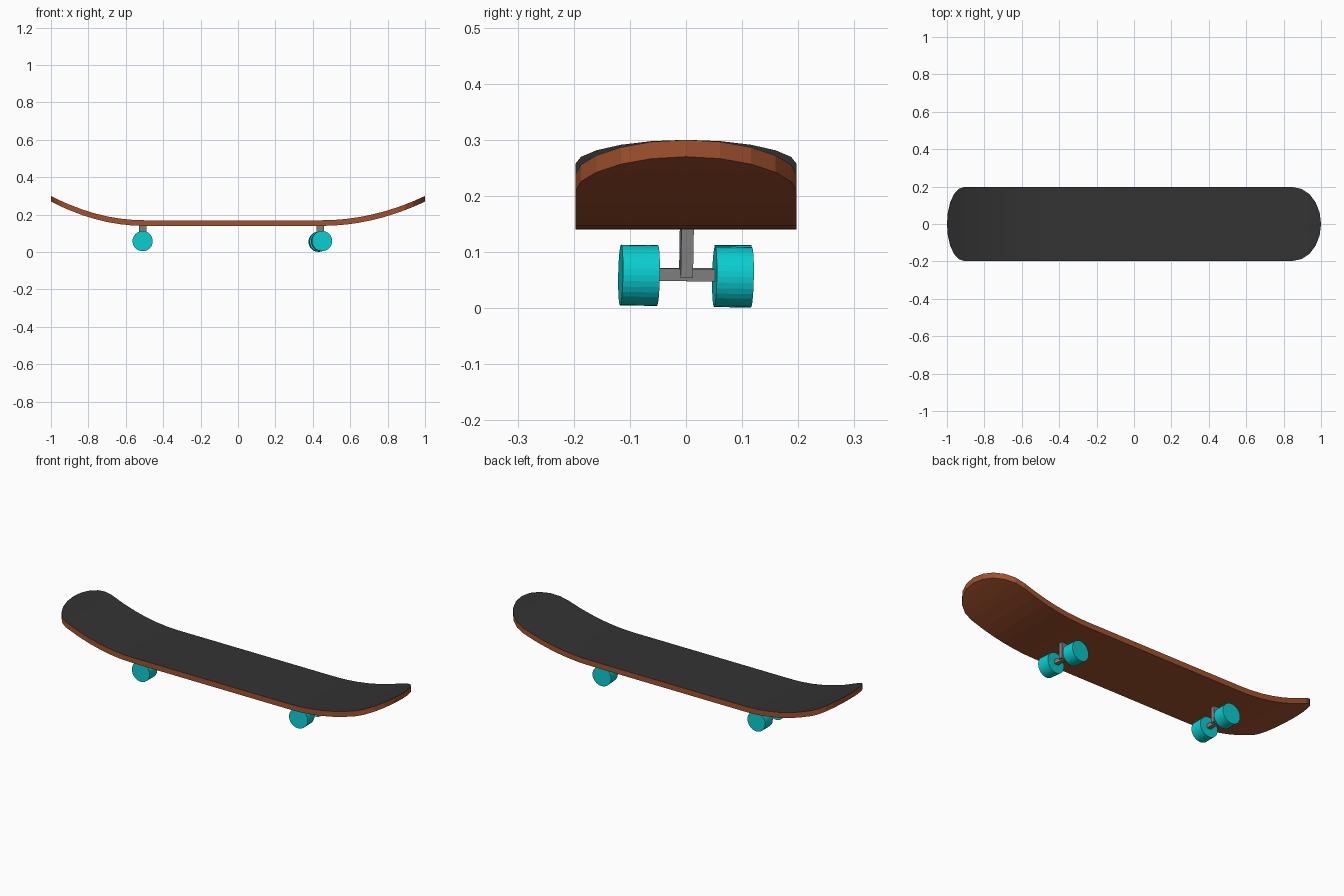
import bpy, bmesh, math
from mathutils import Matrix, Vector

if "Cube" in bpy.data.objects:
    bpy.data.objects.remove(bpy.data.objects["Cube"])


def material(name, rgb):
    m = bpy.data.materials.new(name)
    m.diffuse_color = (*rgb, 1)
    m.use_nodes = True
    m.node_tree.nodes["Principled BSDF"].inputs["Base Color"].default_value = m.diffuse_color
    return m


WOOD = material("wood", (0.36, 0.084, 0.027))
GRIP = material("grip_black", (0.033, 0.033, 0.033))
METAL = material("metal_grey", (0.216, 0.216, 0.216))
WHEEL = material("turquoise", (0.003, 0.62, 0.64))


def finish(bm, name, mats):
    bmesh.ops.recalc_face_normals(bm, faces=bm.faces[:])
    me = bpy.data.meshes.new(name)
    bm.to_mesh(me)
    bm.free()
    for m in mats:
        me.materials.append(m)
    ob = bpy.data.objects.new(name, me)
    bpy.context.collection.objects.link(ob)
    return ob


# Deck: strips across the board, rounded outline, kicked-up nose and tail
HALF, THICK = 0.197, 0.03
TAIL_ROUND, NOSE_ROUND = 0.09, 0.15
TAIL_BEND, NOSE_BEND = -0.5, 0.45


def deck_top(x):
    t = max((x - NOSE_BEND) / (1 - NOSE_BEND), (x - TAIL_BEND) / (-1 - TAIL_BEND), 0)
    return 0.17 + 0.13 * t * t


stations = []
for i in range(6):
    a = math.radians(18 * i)
    w = HALF * math.sin(a)
    stations.append((-1 + TAIL_ROUND * (1 - math.cos(a)), w))
    stations.append((1 - NOSE_ROUND * (1 - math.cos(a)), w))
for i in range(6):
    stations.append((-0.83 + (TAIL_BEND + 0.83) * i / 5, HALF))
    stations.append((0.78 + (NOSE_BEND - 0.78) * i / 5, HALF))
stations.sort()

bm = bmesh.new()
rings = []
for x, w in stations:
    z = deck_top(x)
    rings.append([bm.verts.new(p) for p in
                  ((x, -w, z), (x, w, z), (x, w, z - THICK), (x, -w, z - THICK))])
for a, b in zip(rings, rings[1:]):
    for i in range(4):
        j = (i + 1) % 4
        f = bm.faces.new((a[i], a[j], b[j], b[i]))
        f.material_index = 1 if i == 0 else 0   # grip on the upper side
bmesh.ops.remove_doubles(bm, verts=bm.verts[:], dist=1e-5)
finish(bm, "deck", [WOOD, GRIP])


# Trucks: post and axle bar, with a wheel on each side
def box(bm, size, centre):
    bmesh.ops.create_cube(bm, size=1, matrix=Matrix.Translation(centre) @
                          Matrix.Diagonal((*size, 1)))


def truck(name, x, z, yaw, roll):
    place = (Matrix.Translation((x, 0, z)) @ Matrix.Rotation(yaw, 4, 'Z')
             @ Matrix.Rotation(roll, 4, 'X'))
    bm = bmesh.new()
    box(bm, (0.04, 0.022, 0.09), Vector((0, 0, 0.042)))
    box(bm, (0.022, 0.13, 0.022), Vector((0, 0, 0.002)))
    finish(bm, name + "_truck", [METAL]).matrix_world = place
    for side, label in ((-1, "right"), (1, "left")):
        bm = bmesh.new()
        bmesh.ops.create_cone(bm, cap_ends=True, segments=32, radius1=0.054,
                              radius2=0.054, depth=0.066,
                              matrix=Matrix.Translation((0, side * 0.084, 0))
                              @ Matrix.Rotation(math.pi / 2, 4, 'X'))
        finish(bm, f"{name}_{label}_wheel", [WHEEL]).matrix_world = place


truck("tail", -0.51, 0.0585, 0, 0)
truck("nose", 0.44, 0.0570, math.radians(4.5), math.radians(-1.0))
